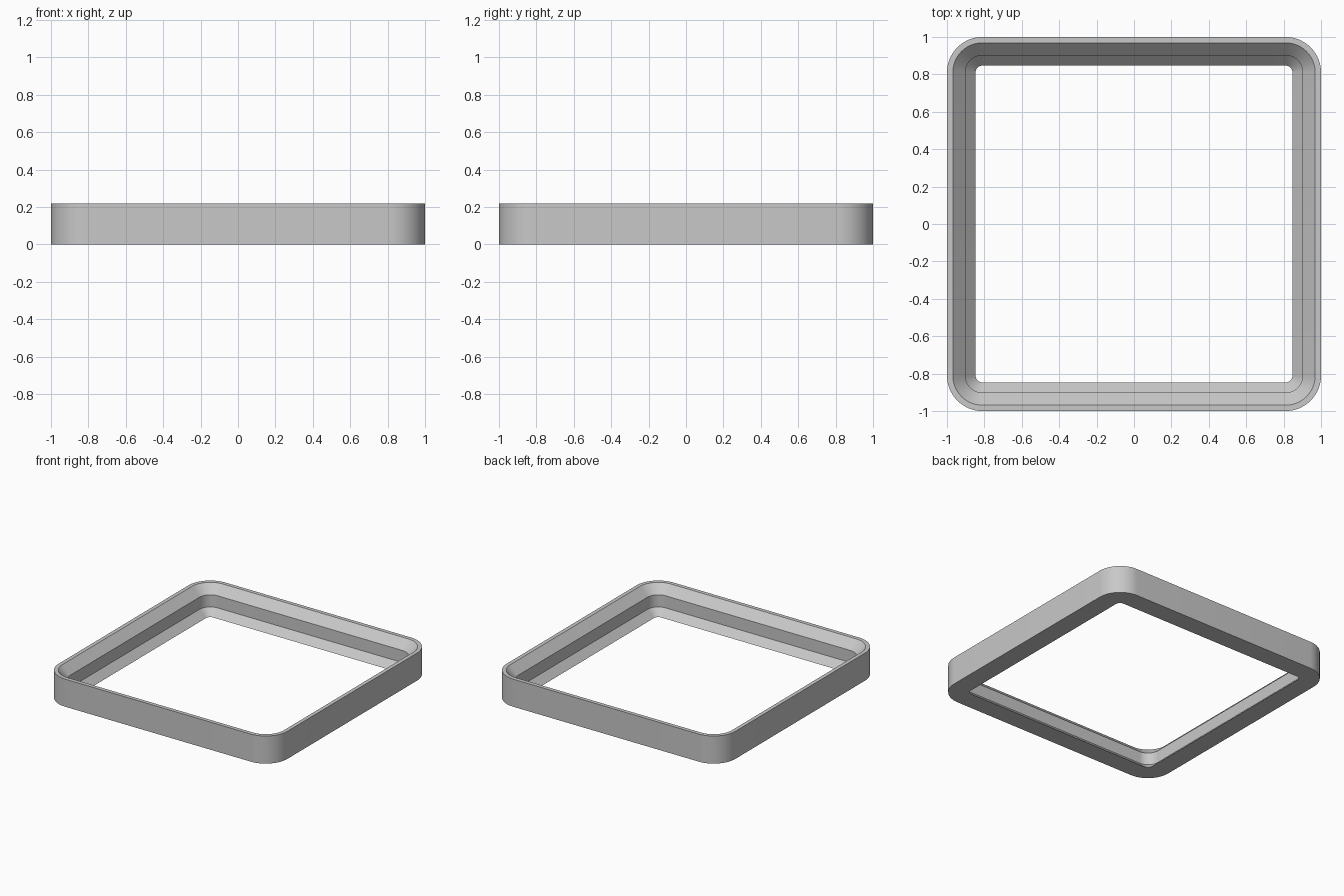
import bpy
import bmesh
from math import cos, sin, pi, radians

if "Cube" in bpy.data.objects:
    bpy.data.objects.remove(bpy.data.objects["Cube"])

HALF = 1.0          # half width of the frame
RADIUS = 0.19       # outer corner radius
HEIGHT = 0.218
STEPS = 16          # segments per corner

# Cross-section of the rail: (inset from the outer wall, height)
SECTION = [
    (0.0, 0.0),
    (0.0, HEIGHT),
    (0.031, HEIGHT),
    (0.098, HEIGHT - 0.067),
    (0.098, 0.055),
    (0.153, 0.0),
]


def rounded_square(inset):
    """Outline points of the square, with corners concentric to the outer ones."""
    centre = HALF - RADIUS
    r = RADIUS - inset
    points = []
    for corner in range(4):
        mid = corner * pi / 2 + pi / 4
        cx = centre if cos(mid) > 0 else -centre
        cy = centre if sin(mid) > 0 else -centre
        for i in range(STEPS + 1):
            a = (corner + i / STEPS) * pi / 2
            points.append((cx + r * cos(a), cy + r * sin(a)))
    return points


# Grey plastic
grey = bpy.data.materials.new("grey plastic")
grey.use_nodes = True
colour = (0.58, 0.58, 0.58, 1)
grey.diffuse_color = colour
grey.node_tree.nodes["Principled BSDF"].inputs["Base Color"].default_value = colour

# Frame: sweep the section round the rounded square
bm = bmesh.new()
loops = [[bm.verts.new((x, y, z)) for x, y in rounded_square(inset)]
         for inset, z in SECTION]
for k, lower in enumerate(loops):
    upper = loops[(k + 1) % len(loops)]
    count = len(lower)
    for i in range(count):
        j = (i + 1) % count
        bm.faces.new((lower[i], lower[j], upper[j], upper[i]))
bmesh.ops.recalc_face_normals(bm, faces=bm.faces)
mesh = bpy.data.meshes.new("square_frame")
bm.to_mesh(mesh)
bm.free()
mesh.materials.append(grey)

frame = bpy.data.objects.new("square_frame", mesh)
bpy.context.collection.objects.link(frame)
bpy.ops.object.select_all(action='DESELECT')
frame.select_set(True)
bpy.context.view_layer.objects.active = frame
bpy.ops.object.shade_smooth_by_angle(angle=radians(30))
